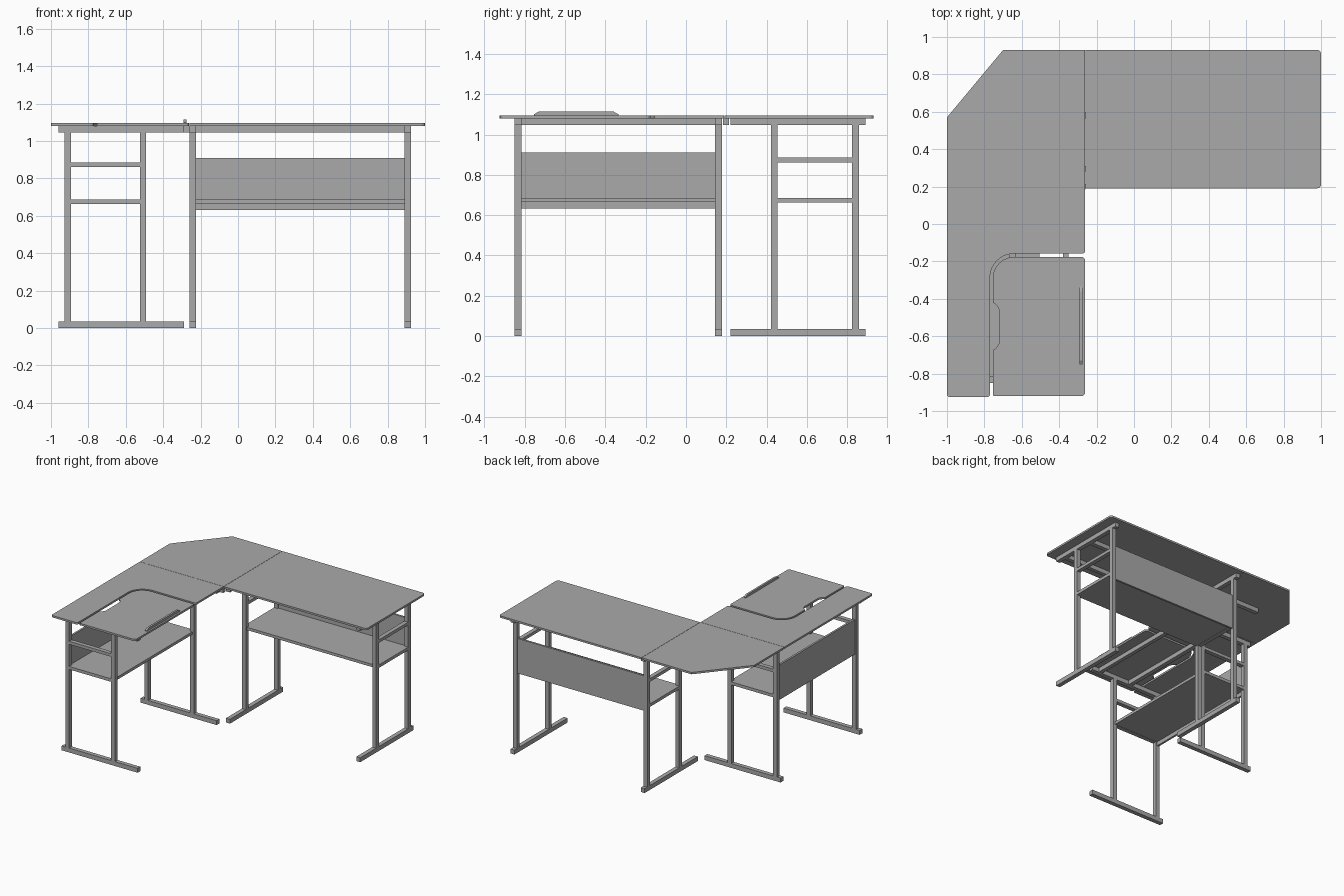
import bpy, bmesh, math

if "Cube" in bpy.data.objects:
    bpy.data.objects.remove(bpy.data.objects["Cube"])

grey = bpy.data.materials.new("plain grey")
grey.diffuse_color = (0.4, 0.4, 0.4, 1)
grey.use_nodes = True
grey.node_tree.nodes["Principled BSDF"].inputs["Base Color"].default_value = grey.diffuse_color


def finish(bm, name):
    bmesh.ops.recalc_face_normals(bm, faces=bm.faces[:])
    me = bpy.data.meshes.new(name)
    bm.to_mesh(me)
    bm.free()
    me.materials.append(grey)
    ob = bpy.data.objects.new(name, me)
    bpy.context.collection.objects.link(ob)
    return ob


def slab(name, pts, z0, z1):
    """Extrude a flat outline; points are (x, y) or (x, y, corner radius)."""
    out = []
    n = len(pts)
    for i, p in enumerate(pts):
        r = p[2] if len(p) > 2 else 0
        if not r:
            out.append(p[:2])
            continue
        a, b = pts[i - 1], pts[(i + 1) % n]
        la = math.dist(a[:2], p[:2])
        lb = math.dist(b[:2], p[:2])
        ua = [(a[k] - p[k]) / la for k in (0, 1)]
        ub = [(b[k] - p[k]) / lb for k in (0, 1)]
        steps = 10 if r > 0.05 else 4
        for s in range(steps + 1):   # right-angle fillet
            t = s / steps * math.pi / 2
            da, db = r * (1 - math.sin(t)), r * (1 - math.cos(t))
            out.append((p[0] + ua[0] * da + ub[0] * db,
                        p[1] + ua[1] * da + ub[1] * db))
    bm = bmesh.new()
    f = bm.faces.new([bm.verts.new((x, y, z0)) for x, y in out])
    g = bmesh.ops.extrude_face_region(bm, geom=[f])
    for v in g["geom"]:
        if isinstance(v, bmesh.types.BMVert):
            v.co.z = z1
    return finish(bm, name)


def box(name, x0, x1, y0, y1, z0, z1):
    return slab(name, [(x0, y0), (x1, y0), (x1, y1), (x0, y1)], z0, z1)


# Each desk is described by length coordinate l and depth d (0 = back edge);
# the right desk runs along x, the left desk runs along y.
def right_box(name, l0, l1, d0, d1, z0, z1):
    box("right_" + name, l0, l1, 0.93 - d1, 0.93 - d0, z0, z1)


def left_box(name, l0, l1, d0, d1, z0, z1):
    box("left_" + name, -1 + d0, -1 + d1, l0, l1, z0, z1)


def desk_frame(put, ends, rail_start, rail_end):
    w = 0.034
    for i, l in enumerate(ends):
        e = f"_{i + 1}"
        put("foot" + e, l, l + w, 0.04, 0.71, 0, 0.035)
        put("top_bar" + e, l, l + w, 0.04, 0.71, 1.046, 1.08)
        put("back_upright" + e, l, l + w, 0.072, 0.106, 0.035, 1.046)
        put("front_upright" + e, l, l + w, 0.475, 0.509, 0.035, 1.046)
        put("lower_crossbar" + e, l, l + w, 0.106, 0.475, 0.662, 0.686)
        put("upper_crossbar" + e, l, l + w, 0.106, 0.475, 0.862, 0.886)
    a, b = ends[0] + w, ends[1]
    put("modesty_panel", a, b, 0.08, 0.096, 0.632, 0.91)
    put("shelf", a, b, 0.096, 0.495, 0.664, 0.686)
    put("back_rail", rail_start, rail_end, 0.333, 0.367, 1.046, 1.08)
    put("front_rail", rail_start, rail_end, 0.62, 0.65, 1.046, 1.08)


desk_frame(right_box, (-0.259, 0.89), -0.685, 0.89)
desk_frame(left_box, (-0.85, 0.145), -0.816, 0.145)
# Block under the inner corner
box("corner_block", -0.292, -0.26, 0.184, 0.214, 1.046, 1.08)

# Table tops
Z0, Z1 = 1.08, 1.095
slab("right_top", [(-0.259, 0.191), (1, 0.191, 0.02), (1, 0.93, 0.02), (-0.259, 0.93)], Z0, Z1)
slab("corner_top", [(-1, 0.191), (-0.261, 0.191), (-0.261, 0.93), (-0.70, 0.93), (-1, 0.57)], Z0, Z1)
slab("left_top", [(-1, 0.189), (-1, -0.925, 0.015), (-0.77, -0.925, 0.015),
                  (-0.77, -0.158, 0.13), (-0.261, -0.158, 0.015), (-0.261, 0.189)], Z0, Z1)
# Separate drawing board with a finger notch
slab("drawing_board", [(-0.755, -0.92, 0.008), (-0.261, -0.92, 0.02), (-0.261, -0.176, 0.02),
                       (-0.755, -0.176, 0.115), (-0.755, -0.42), (-0.738, -0.43), (-0.722, -0.455),
                       (-0.722, -0.64), (-0.738, -0.665), (-0.755, -0.675)], Z0, Z1)
# Stop ledge with sloped ends
bm = bmesh.new()
f = bm.faces.new([bm.verts.new((-0.291, y, z)) for y, z in
                  ((-0.755, Z1), (-0.335, Z1), (-0.335, 1.1), (-0.36, 1.114), (-0.73, 1.114), (-0.755, 1.1))])
g = bmesh.ops.extrude_face_region(bm, geom=[f])
for v in g["geom"]:
    if isinstance(v, bmesh.types.BMVert):
        v.co.x = -0.275
finish(bm, "stop_ledge")
